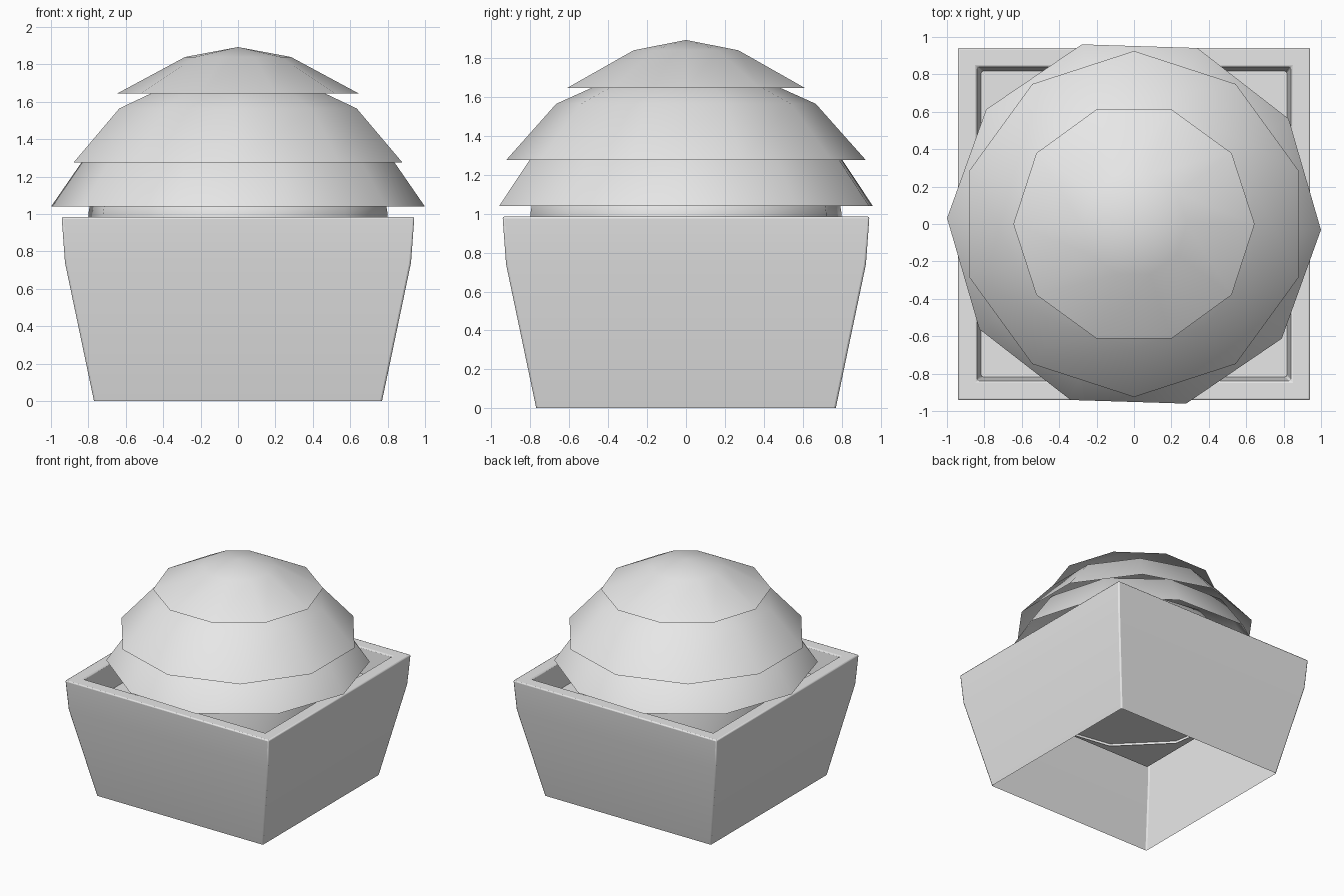
import bpy, bmesh
from math import cos, sin, pi, radians, sqrt

cube = bpy.data.objects.get("Cube")
if cube:
    bpy.data.objects.remove(cube, do_unlink=True)

grey = bpy.data.materials.new("light_grey")
grey.use_nodes = True
colour = (0.8, 0.8, 0.8, 1)
grey.diffuse_color = colour
grey.node_tree.nodes["Principled BSDF"].inputs["Base Color"].default_value = colour


def lathe(name, profile, sides, turn, smooth_angle):
    """Join polygon rings along an (r, z) profile; r = 0 closes to a point."""
    bm = bmesh.new()
    rings = []
    for r, z in profile:
        if r == 0:
            rings.append([bm.verts.new((0, 0, z))] * sides)
        else:
            angles = [radians(turn) + 2 * pi * i / sides for i in range(sides)]
            rings.append([bm.verts.new((r * cos(a), r * sin(a), z)) for a in angles])
    for low, high in zip(rings, rings[1:]):
        for i in range(sides):
            j = (i + 1) % sides
            corners = [low[i], low[j], high[j], high[i]]
            bm.faces.new(list(dict.fromkeys(corners)))
    mesh = bpy.data.meshes.new(name)
    bm.to_mesh(mesh)
    bm.free()
    mesh.materials.append(grey)
    obj = bpy.data.objects.new(name, mesh)
    bpy.context.collection.objects.link(obj)
    bpy.ops.object.select_all(action='DESELECT')
    bpy.context.view_layer.objects.active = obj
    obj.select_set(True)
    bpy.ops.object.shade_smooth_by_angle(angle=radians(smooth_angle))
    return obj


def square(profile):
    """Turn half-widths into corner radii."""
    return [(h * sqrt(2), z) for h, z in profile]


# Square planter, open underneath, with a thick softened rim
planter = lathe("planter", square([(0.77, 0), (0.925, 0.74), (0.943, 0.985),
                                   (0.84, 0.985), (0.817, 0.775)]), 4, 45, 40)
bevel = planter.modifiers.new("soft_edges", 'BEVEL')
bevel.width = 0.01
bevel.segments = 2
bevel.limit_method = 'ANGLE'
bevel.angle_limit = radians(40)

# Flat soil sheet inside the planter
lathe("soil", square([(0.817, 0.775), (0, 0.775)]), 4, 45, 30)

# Stacked open domes of foliage, each turned differently
layers = {
    "foliage_base": (27, [(0.82, 0.755), (0.81, 1.0), (0.8, 1.06), (0.65, 1.25), (0, 1.4)]),
    "foliage_lower": (-1.8, [(1.0, 1.04), (0.8, 1.33), (0.4, 1.5), (0, 1.55)]),
    "foliage_middle": (18, [(0.925, 1.275), (0.667, 1.565), (0.3, 1.73), (0, 1.77)]),
    "foliage_top": (0, [(0.645, 1.645), (0.283, 1.84), (0, 1.893)]),
}
for name, (turn, profile) in layers.items():
    lathe(name, profile, 10, turn, 60)
